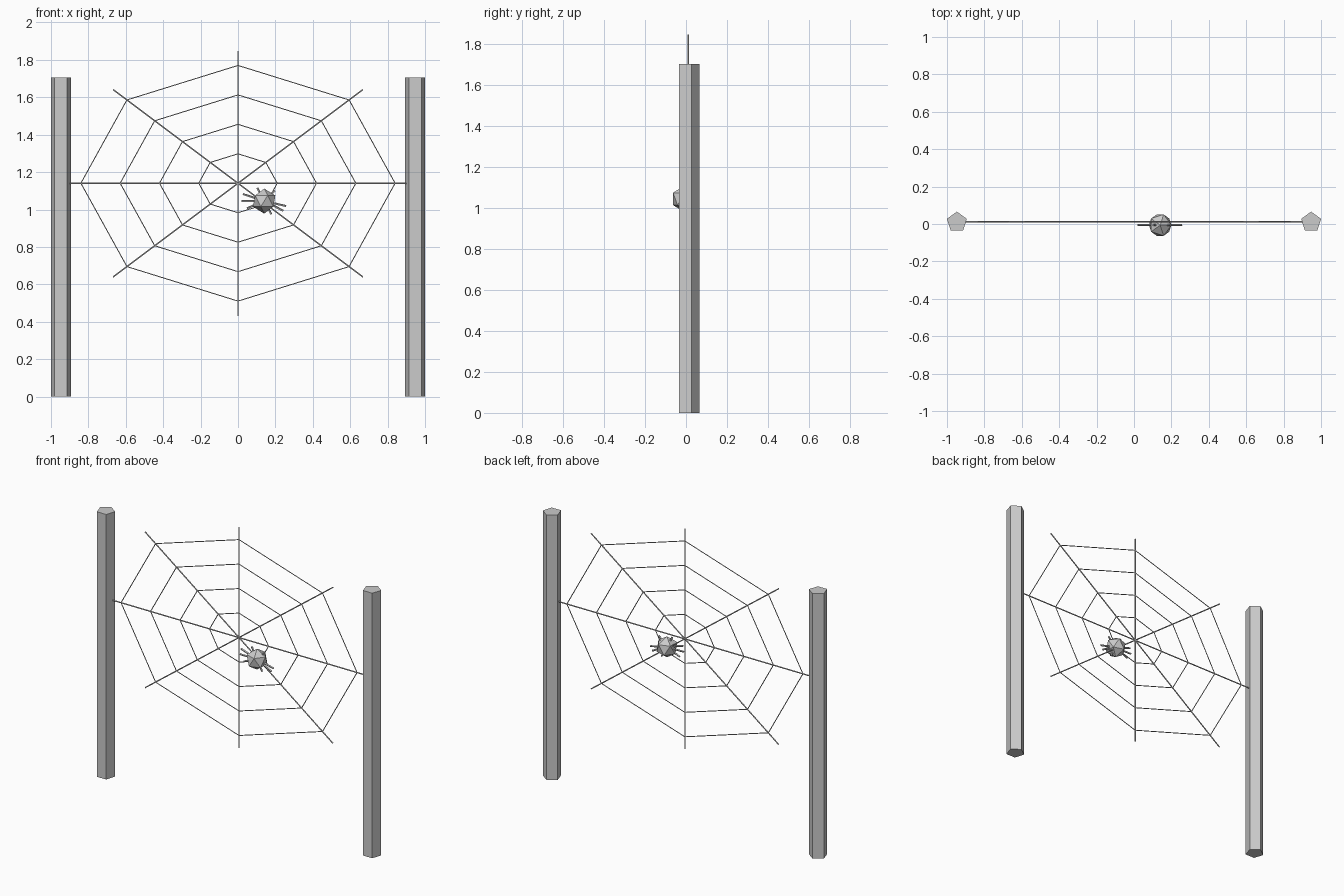
import bpy
import math
from mathutils import Vector

if "Cube" in bpy.data.objects:
    bpy.data.objects.remove(bpy.data.objects["Cube"], do_unlink=True)

grey = bpy.data.materials.new("plain_grey")
grey.use_nodes = True
grey.diffuse_color = (0.6, 0.6, 0.6, 1)
grey.node_tree.nodes["Principled BSDF"].inputs["Base Color"].default_value = (0.6, 0.6, 0.6, 1)


def finish(name):
    obj = bpy.context.object
    obj.name = name
    obj.data.materials.append(grey)
    return obj


def rod(name, start, end, radius, sides=5):
    """Straight low-poly rod between two points."""
    start, end = Vector(start), Vector(end)
    axis = end - start
    bpy.ops.mesh.primitive_cylinder_add(
        vertices=sides, radius=radius, depth=axis.length, location=(start + end) / 2,
        rotation=axis.to_track_quat("Z", "Y").to_euler())
    return finish(name)


def join(parts, name):
    bpy.ops.object.select_all(action="DESELECT")
    for part in parts:
        part.select_set(True)
    bpy.context.view_layer.objects.active = parts[0]
    bpy.ops.object.join()
    parts[0].name = name


# Five-sided posts
POST_HEIGHT = 1.705
for side, x in (("left", 0.947), ("right", -0.947)):
    bpy.ops.mesh.primitive_cylinder_add(
        vertices=5, radius=0.056, depth=POST_HEIGHT, location=(x, 0.01, POST_HEIGHT / 2))
    finish(side + "_post")

# Web strung between the posts
WEB_Y, WEB_Z = 0.011, 1.14
WIDE, TALL = 0.84, 0.63
SPOKES, RINGS = 8, 4


def web_point(step, scale):
    angle = math.tau * step / SPOKES
    return (WIDE * scale * math.cos(angle), WEB_Y, WEB_Z + TALL * scale * math.sin(angle))


join([rod("spoke", web_point(0, 0), web_point(i, 1.125), 0.004) for i in range(SPOKES)],
     "web_spokes")
for ring in range(1, RINGS + 1):
    scale = ring / RINGS
    join([rod("strand", web_point(i, scale), web_point(i + 1, scale), 0.0028)
          for i in range(SPOKES)], f"web_ring_{ring}")

# Spider body
body = Vector((0.14, -0.006, 1.045))
bpy.ops.mesh.primitive_ico_sphere_add(subdivisions=1, radius=0.067, location=body)
finish("spider_body")

# Spider legs: direction in degrees and reach
legs = [(118, 0.08), (162, 0.12), (180, 0.12), (203, 0.1),
        (45, 0.08), (-13, 0.12), (-27, 0.115), (-62, 0.08)]
parts = []
for degrees, reach in legs:
    a = math.radians(degrees)
    tip = body + Vector((math.cos(a), 0, math.sin(a))) * reach
    parts.append(rod("leg", body, tip, 0.006))
join(parts, "spider_legs")
